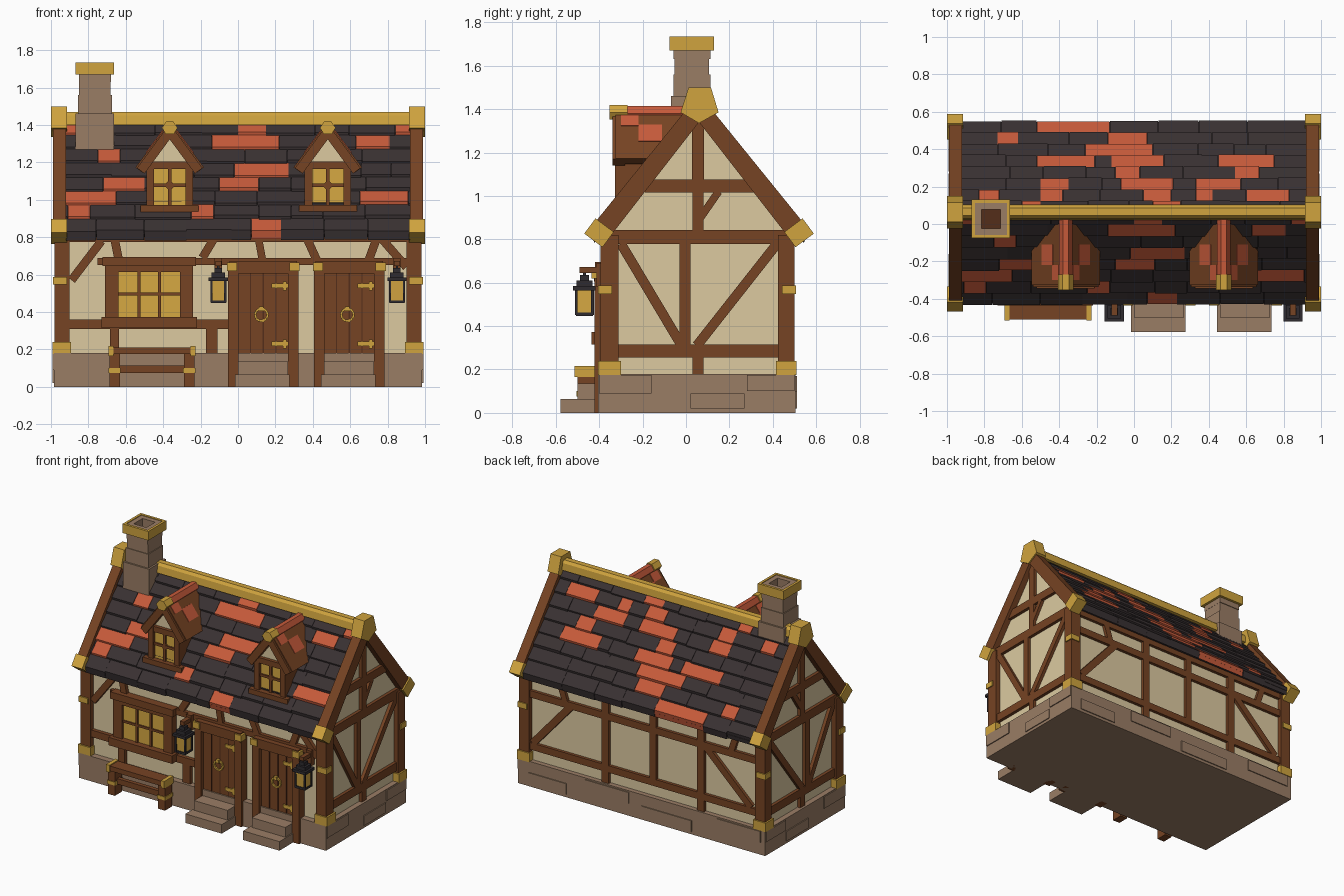
import bpy, bmesh, math, random

random.seed(4)


def lin(c):
    c /= 255
    return c / 12.92 if c <= 0.04045 else ((c + 0.055) / 1.055) ** 2.4


COLOURS = {"stone": (154, 125, 101), "plaster": (220, 202, 160), "wood": (118, 67, 35),
           "dark_wood": (84, 45, 25), "slate": (57, 49, 50), "clay": (198, 90, 58),
           "gold": (208, 164, 62), "glass": (214, 168, 66), "iron": (46, 43, 47)}
MATS = {}
for n, rgb in COLOURS.items():
    MATS[n] = bpy.data.materials.new(n)
    MATS[n].diffuse_color = (*[lin(c) for c in rgb], 1)
parts = {}


def prism(name, mat, axis, pts, a, b):
    """Extrude a 2D outline from a to b along an axis, into the named part."""
    bm = parts.setdefault((name, mat), bmesh.new())
    place = {"x": lambda p, t: (t, p[0], p[1]), "y": lambda p, t: (p[0], t, p[1]),
             "z": lambda p, t: (p[0], p[1], t)}[axis]
    lo = [bm.verts.new(place(p, a)) for p in pts]
    hi = [bm.verts.new(place(p, b)) for p in pts]
    bm.faces.new(lo)
    bm.faces.new(hi[::-1])
    for i in range(len(pts)):
        j = (i + 1) % len(pts)
        bm.faces.new((lo[i], lo[j], hi[j], hi[i]))


def box(name, mat, x0, x1, y0, y1, z0, z1):
    prism(name, mat, "z", [(x0, y0), (x1, y0), (x1, y1), (x0, y1)], z0, z1)


def beam(name, mat, axis, p, q, w, a, b):
    """Straight timber of width w between two points of a wall plane."""
    dx, dz = q[0] - p[0], q[1] - p[1]
    k = w / 2 / math.hypot(dx, dz)
    nx, nz = -dz * k, dx * k
    prism(name, mat, axis, [(p[0] + nx, p[1] + nz), (q[0] + nx, q[1] + nz),
                            (q[0] - nx, q[1] - nz), (p[0] - nx, p[1] - nz)], a, b)


def ring(name, mat, x, y, z, r, t):
    """Small upright door ring."""
    n = 10
    for i in range(n):
        u, v = 2 * math.pi * i / n, 2 * math.pi * (i + 1) / n
        beam(name, mat, "y", (x + r * math.cos(u), z + r * math.sin(u)),
             (x + r * math.cos(v), z + r * math.sin(v)), t, y, y - t)


YC = 0.06  # ridge position in y

# stone footing with a few proud blocks, and plaster walls up to the roof
box("footing", "stone", -0.985, 0.985, -0.405, 0.505, 0, 0.18)
for s in (-1, 1):
    for y0, y1, z0, z1 in ((-0.40, -0.16, 0.09, 0.175), (0.02, 0.27, 0.02, 0.09), (0.28, 0.5, 0.1, 0.175)):
        box("footing", "stone", s * 0.98, s * 0.992, y0, y1, z0, z1)
for x0, x1, z0, z1 in ((-0.95, -0.6, 0.09, 0.17), (-0.4, 0.0, 0.02, 0.1), (0.1, 0.45, 0.09, 0.17), (0.6, 0.9, 0.02, 0.1)):
    box("footing", "stone", x0, x1, 0.5, 0.512, z0, z1)
prism("walls", "plaster", "x", [(-0.36, 0.1), (0.47, 0.1), (0.47, 0.82), (YC, 1.34), (-0.36, 0.82)], -0.945, 0.945)

# gable end timbers, barge boards and gold fittings
for s in (-1, 1):
    a, b = s * 0.935, s * 0.968
    for p, q, w in (((-0.36, 0.81), (0.47, 0.81), 0.065), ((-0.36, 0.285), (0.47, 0.285), 0.06),
                    ((-0.005, 0.3), (-0.005, 0.8), 0.05), ((-0.30, 0.78), (-0.02, 0.31), 0.045),
                    ((0.42, 0.78), (0.05, 0.31), 0.045), ((-0.19, 1.045), (0.31, 1.045), 0.06),
                    ((0.055, 1.04), (0.055, 1.34), 0.055), ((0.055, 0.82), (0.055, 1.04), 0.05),
                    ((0.06, 0.89), (0.15, 1.02), 0.035), ((0.055, 0.17), (0.055, 0.28), 0.05)):
        beam("gable_timber", "wood", "x", p, q, w, a, b)
    prism("barge_board", "wood", "x", [(YC, 1.47), (YC + 0.49, 0.865), (YC + 0.42, 0.80), (YC, 1.34),
                                       (YC - 0.42, 0.80), (YC - 0.49, 0.865)], s * 0.92, s * 0.99)
    prism("ridge_end_cap", "gold", "x", [(0.012, 1.50), (0.115, 1.50), (0.15, 1.385), (0.06, 1.335), (-0.025, 1.385)],
          s * 0.915, s)
    for t in (-1, 1):
        beam("eave_cap", "gold", "x", (YC + t * 0.435, 0.865), (YC + t * 0.487, 0.795), 0.105, s * 0.915, s)
        # corner posts and their bands
        y0, y1 = (-0.395, -0.31) if t < 0 else (0.425, 0.50)
        box("corner_post", "wood", s * 0.90, s * 0.98, y0, y1, 0.17, 0.82)
        box("corner_cap", "gold", s * 0.892, s * 0.992, y0 - 0.01, y1 + 0.01, 0.175, 0.24)
        yo = -0.405 if t < 0 else 0.508
        box("corner_clip", "gold", s * 0.915, s * 0.988, yo, yo - t * 0.065, 0.548, 0.588)

# front wall timbers
F = (-0.35, -0.387)
for p, q, w in (((-0.92, 0.80), (0.92, 0.80), 0.05), ((-0.75, 0.67), (0.92, 0.67), 0.04),
                ((-0.91, 0.335), (-0.05, 0.335), 0.05), ((-0.89, 0.57), (-0.73, 0.78), 0.045),
                ((0.90, 0.64), (0.77, 0.79), 0.045), ((-0.64, 0.69), (-0.66, 0.79), 0.045),
                ((-0.19, 0.69), (-0.13, 0.79), 0.045), ((0.13, 0.68), (0.11, 0.79), 0.04),
                ((0.42, 0.68), (0.37, 0.79), 0.045), ((0.70, 0.68), (0.74, 0.79), 0.045),
                ((-0.14, 0.17), (-0.14, 0.33), 0.06), ((-0.66, 0.17), (-0.66, 0.33), 0.05)):
    beam("front_timber", "wood", "y", p, q, w, *F)

# back wall timbers
for p, q, w in (((-0.92, 0.80), (0.92, 0.80), 0.05), ((-0.92, 0.66), (0.92, 0.66), 0.05),
                ((-0.92, 0.285), (0.92, 0.285), 0.05), ((0.3, 0.18), (0.3, 0.8), 0.055),
                ((-0.08, 0.28), (-0.08, 0.8), 0.05), ((-0.46, 0.18), (-0.46, 0.8), 0.055),
                ((0.88, 0.31), (0.58, 0.65), 0.05), ((-0.5, 0.65), (-0.86, 0.31), 0.05),
                ((0.62, 0.67), (0.66, 0.79), 0.045), ((-0.7, 0.67), (-0.74, 0.79), 0.045)):
    beam("back_timber", "wood", "y", p, q, w, 0.46, 0.492)

# roof slab and overlapping tile rows; each row lists the clay tiles by x range
prism("roof_base", "slate", "x", [(YC, 1.41), (YC + 0.485, 0.82), (YC + 0.45, 0.80), (YC, 1.34),
                                  (YC - 0.45, 0.80), (YC - 0.485, 0.82)], -0.925, 0.925)
CLAY = {-1: [[(-0.92, -0.86), (0, 0.15), (0.84, 0.92)], [(-0.14, 0.22), (0.63, 0.81)], [(-0.75, -0.63)],
             [(-0.02, 0.27)], [(-0.72, -0.5), (-0.1, 0.11)], [(-0.92, -0.65), (0.65, 0.91)],
             [(-0.91, -0.79), (-0.25, -0.13)], [(0.07, 0.23)]],
        1: [[(-0.6, -0.5), (0.1, 0.25)], [(-0.83, -0.72), (-0.5, -0.38), (0.05, 0.2), (0.33, 0.42), (0.6, 0.83)],
            [(-0.5, -0.35), (-0.07, 0.21), (0.33, 0.57)], [(-0.1, 0.03), (0.54, 0.67)],
            [(-0.52, -0.21), (-0.12, 0.16), (0.45, 0.75)], [(-0.26, 0.1)],
            [(-0.73, -0.62), (-0.14, 0.07)], [(-0.52, -0.13)]]}
ROWS, STEP = 8, 0.061


def tile(side, row, x0, x1, mat):
    d0, d1 = row * STEP, (row + 1) * STEP + random.uniform(0, 0.006)
    lift = random.uniform(0.012, 0.02)
    prof = [(d0, 1.42 - 1.22 * d0), (d1, 1.42 - 1.22 * d1 + lift), (d1 - 0.01, 1.385 - 1.22 * d1), (d0, 1.38 - 1.22 * d0)]
    prism("roof_tiles_" + mat, mat, "x", [(YC + side * d, z) for d, z in prof], x0 + 0.001, x1 - 0.001)


for side, rows in CLAY.items():
    for r, spans in enumerate(rows):
        x = -0.92
        for x0, x1 in spans + [(0.92, 0.92)]:
            while x < x0 - 0.005:
                w = random.uniform(0.16, 0.28)
                e = x0 if x0 - x < w + 0.08 else x + w
                tile(side, r, x, e, "slate")
                x = e
            if x1 > x0:
                tile(side, r, x0, x1, "clay")
            x = x1
prism("ridge_beam", "gold", "x", [(0.022, 1.40), (0.03, 1.45), (0.045, 1.468), (0.085, 1.468), (0.10, 1.45), (0.105, 1.40)],
      -0.93, 0.93)

# chimney with a hollow gold-rimmed top
CX, CY = -0.765, 0.027
for h, k, z0, z1, m in ((0.103, 0.097, 1.27, 1.46, "stone"), (0.09, 0.085, 1.46, 1.56, "stone"),
                        (0.084, 0.08, 1.56, 1.64, "stone")):
    box("chimney", m, CX - h, CX + h, CY - k, CY + k, z0, z1)
for name, m, o, i, z0, z1 in (("chimney_rim", "gold", 0.103, 0.085, 1.67, 1.735), ("chimney_top", "stone", 0.085, 0.05, 1.63, 1.73)):
    for s in (-1, 1):
        box(name, m, CX - o, CX + o, CY + s * i, CY + s * o, z0, z1)
        box(name, m, CX + s * i, CX + s * o, CY - i, CY + i, z0, z1)
box("chimney_flue", "dark_wood", CX - 0.05, CX + 0.05, CY - 0.05, CY + 0.05, 1.62, 1.65)

# dormers
for cx in (-0.365, 0.48):
    def X(pts):
        return [(cx + u, z) for u, z in pts]
    prism("dormer_body", "plaster", "y", X([(-0.11, 0.9), (0.11, 0.9), (0.11, 1.18), (0, 1.33), (-0.11, 1.18)]), -0.30, 0)
    box("dormer_glass", "glass", cx - 0.09, cx + 0.09, -0.307, -0.29, 0.97, 1.18)
    for s in (-1, 1):
        box("dormer_frame", "wood", cx + s * 0.083, cx + s * 0.125, -0.327, -0.1, 0.93, 1.20)
        beam("dormer_barge", "wood", "y", (cx + s * 0.155, 1.155), (cx, 1.365), 0.05, -0.338, -0.28)
        beam("dormer_roof", "wood", "y", (cx + s * 0.165, 1.16), (cx, 1.38), 0.045, -0.325, 0)
        # clay patches on the dormer slopes
        for y0, y1, u, v in ((-0.22, -0.11, 0.35, 0.7), (-0.30, -0.22, 0.68, 0.9)):
            pt = [(cx + s * (0.165 * (1 - t) + 0.018), 1.16 + 0.22 * t + 0.013) for t in (u, v)]
            beam("dormer_patch", "clay", "y", *pt, 0.009, y0, y1)
    box("dormer_frame", "wood", cx - 0.12, cx + 0.12, -0.325, -0.29, 1.165, 1.205)
    box("dormer_sill", "wood", cx - 0.155, cx + 0.155, -0.345, -0.2, 0.935, 0.972)
    box("dormer_mullion", "wood", cx - 0.009, cx + 0.009, -0.318, -0.3, 0.97, 1.18)
    box("dormer_mullion", "wood", cx - 0.09, cx + 0.09, -0.318, -0.3, 1.068, 1.086)
    prism("dormer_mullion", "wood", "y", X([(-0.03, 1.077), (0, 1.047), (0.03, 1.077), (0, 1.107)]), -0.316, -0.3)
    cap = [(-0.042, 1.385), (-0.022, 1.352), (0.022, 1.352), (0.042, 1.385), (0.018, 1.42), (-0.018, 1.42)]
    prism("dormer_ridge_cap", "gold", "y", X(cap), -0.352, -0.27)
    prism("dormer_ridge", "clay", "y", X([(u * 0.85, z - 0.006) for u, z in cap]), -0.27, 0.03)

# large front window
box("window_glass", "glass", -0.65, -0.30, -0.388, -0.36, 0.37, 0.64)
for x0, x1 in ((-0.71, -0.64), (-0.31, -0.24)):
    box("window_frame", "wood", x0, x1, -0.408, -0.35, 0.33, 0.68)
box("window_frame", "wood", -0.725, -0.225, -0.42, -0.35, 0.645, 0.695)
box("window_frame", "wood", -0.68, -0.27, -0.405, -0.35, 0.615, 0.65)
box("window_sill", "wood", -0.73, -0.22, -0.435, -0.35, 0.315, 0.372)
for x in (-0.53, -0.42):
    box("window_mullion", "wood", x - 0.008, x + 0.008, -0.397, -0.38, 0.37, 0.62)
box("window_mullion", "wood", -0.64, -0.31, -0.397, -0.38, 0.487, 0.503)

# doors with frames, hinges, rings and steps
for x in (0.135, 0.595):
    box("door", "wood", x - 0.14, x + 0.14, -0.395, -0.35, 0.1, 0.63)
    for dx in (-0.068, 0.0, 0.068):
        box("door_seam", "dark_wood", x + dx - 0.003, x + dx + 0.003, -0.399, -0.39, 0.13, 0.61)
    for s in (-1, 1):
        box("door_post", "wood", x + s * 0.133, x + s * 0.188, -0.422, -0.35, 0, 0.66)
        box("door_cap", "gold", x + s * 0.14, x + s * 0.195, -0.435, -0.38, 0.62, 0.665)
    box("door_lintel", "wood", x - 0.18, x + 0.18, -0.425, -0.35, 0.605, 0.672)
    for z in (0.54, 0.23):
        box("door_hinge", "gold", x + 0.045, x + 0.135, -0.404, -0.39, z - 0.012, z + 0.012)
        box("door_hinge", "gold", x + 0.105, x + 0.125, -0.41, -0.39, z - 0.024, z + 0.024)
    ring("door_ring", "gold", x - 0.01, -0.395, 0.385, 0.034, 0.012)
    box("door_ring", "gold", x - 0.022, x + 0.002, -0.415, -0.39, 0.405, 0.43)
    box("step", "stone", x - 0.135, x + 0.132, -0.50, -0.38, 0, 0.135)
    box("step", "stone", x - 0.15, x + 0.14, -0.578, -0.38, 0, 0.065)

# hanging lanterns
for x in (-0.105, 0.85):
    y = -0.468
    box("lantern_arm", "wood", x - 0.016, x + 0.016, -0.49, -0.37, 0.645, 0.672)
    box("lantern_arm", "wood", x - 0.02, x + 0.02, -0.412, -0.37, 0.58, 0.69)
    box("lantern_hook", "iron", x - 0.006, x + 0.006, y - 0.006, y + 0.006, 0.62, 0.66)
    prism("lantern_glass", "glass", "x", [(y - 0.032, 0.46), (y + 0.032, 0.46), (y + 0.04, 0.57), (y - 0.04, 0.57)], x - 0.035, x + 0.035)
    for s in (-1, 1):
        for t in (-1, 1):
            box("lantern_bars", "iron", x + s * 0.031, x + s * 0.043, y + t * 0.031, y + t * 0.043, 0.45, 0.57)
    box("lantern_base", "iron", x - 0.04, x + 0.04, y - 0.04, y + 0.04, 0.447, 0.462)
    for h, z0, z1 in ((0.052, 0.565, 0.585), (0.036, 0.585, 0.61), (0.02, 0.61, 0.635)):
        box("lantern_hood", "iron", x - h, x + h, y - h, y + h, z0, z1)

# bench
box("bench_seat", "wood", -0.68, -0.24, -0.51, -0.415, 0.175, 0.21)
for s in (-1, 1):
    x = -0.46 + s * 0.2
    box("bench_leg", "wood", x - 0.028, x + 0.028, -0.50, -0.42, 0, 0.175)
    box("bench_cap", "gold", -0.46 + s * 0.205, -0.46 + s * 0.232, -0.515, -0.41, 0.165, 0.217)
    box("bench_band", "gold", x - 0.033, x + 0.033, -0.505, -0.415, 0.075, 0.1)
box("bench_rail", "wood", -0.65, -0.27, -0.475, -0.445, 0.075, 0.115)

# turn every part into an object
for (name, mat), bm in parts.items():
    bmesh.ops.recalc_face_normals(bm, faces=bm.faces)
    me = bpy.data.meshes.new(name)
    bm.to_mesh(me)
    bm.free()
    me.materials.append(MATS[mat])
    bpy.context.collection.objects.link(bpy.data.objects.new(name, me))
